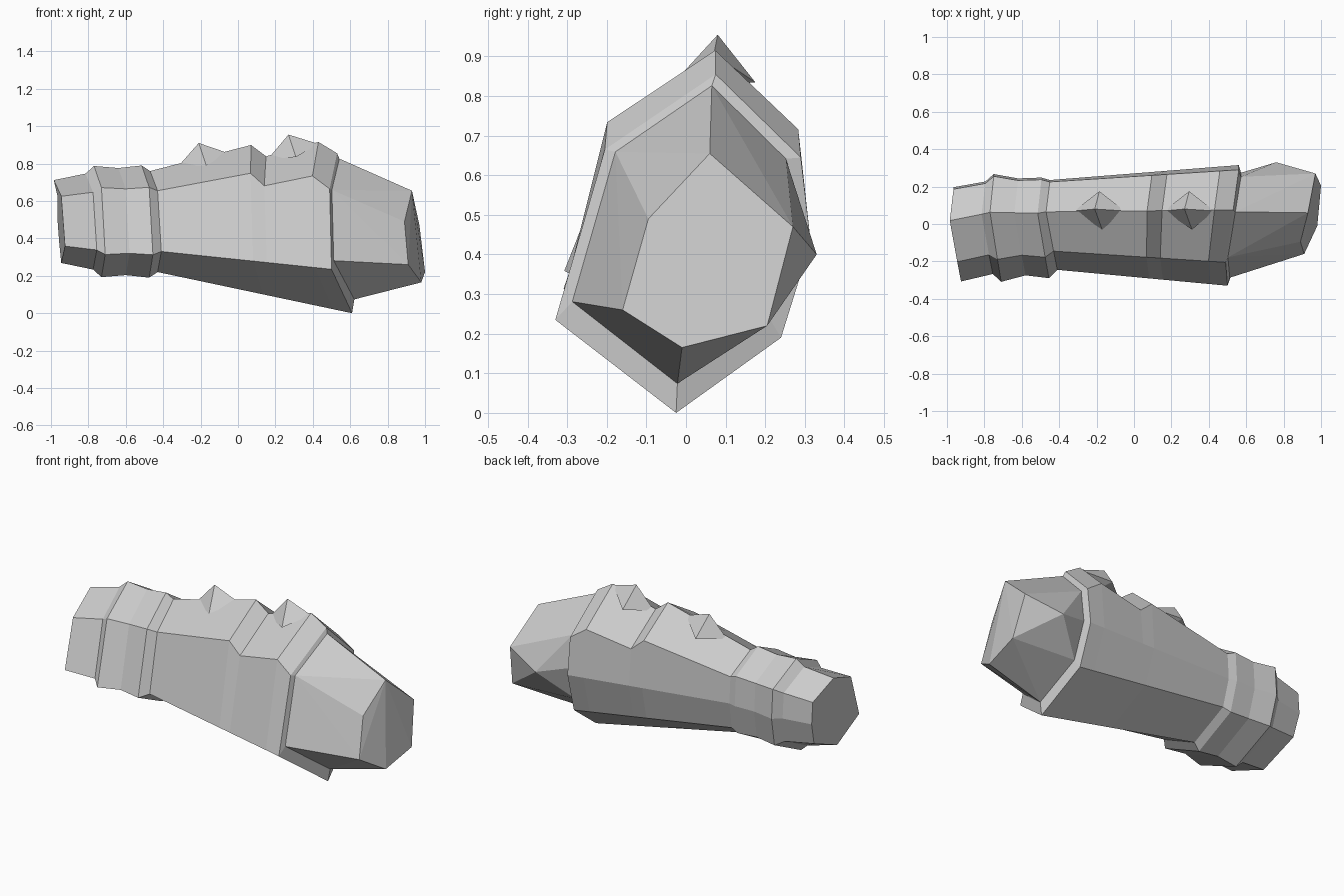
import bpy
import bmesh
from mathutils import Vector

old = bpy.data.objects.get("Cube")
if old:
    bpy.data.objects.remove(old, do_unlink=True)

stone = bpy.data.materials.new("stone grey")
stone.use_nodes = True
GREY = (0.6, 0.6, 0.6, 1)
stone.diffuse_color = GREY
stone.node_tree.nodes["Principled BSDF"].inputs["Base Color"].default_value = GREY

# Key sections: top, upper back, mid back, lower back, bottom, lower front, upper front
SMALL = [Vector(p) for p in ((-.47, .065, .76), (-.45, .225, .655), (-.45, .235, .5), (-.44, .2, .34),
                             (-.43, -.02, .22), (-.41, -.245, .33), (-.43, -.145, .655))]
BIG = [Vector(p) for p in ((.53, .075, .855), (.56, .29, .645), (.56, .315, .43), (.57, .24, .19),
                           (.61, -.025, 0), (.5, -.33, .235), (.49, -.205, .665))]
SHOULDERS = (0, 1, 6)


def resize(section, dx, dy, sy, sz, z_mid=.49, dz=0):
    """Copy a section, shifted along its length and scaled about its axis."""
    return [Vector((p.x + dx, p.y * sy + dy, (p.z - z_mid) * sz + z_mid + dz)) for p in section]


def between(t, lift):
    """Section between the key sections, with raised shoulders."""
    ring = [a.lerp(b, t) for a, b in zip(SMALL, BIG)]
    for i in SHOULDERS:
        ring[i].z += lift
    return ring


def finish(name, bm):
    bmesh.ops.recalc_face_normals(bm, faces=bm.faces)
    mesh = bpy.data.meshes.new(name)
    bm.to_mesh(mesh)
    bm.free()
    mesh.materials.append(stone)
    obj = bpy.data.objects.new(name, mesh)
    bpy.context.collection.objects.link(obj)
    return obj


def loft(name, rings):
    bm = bmesh.new()
    loops = [[bm.verts.new(p) for p in ring] for ring in rings]
    for a, b in zip(loops, loops[1:]):
        for i in range(len(a)):
            j = (i + 1) % len(a)
            bm.faces.new((a[i], a[j], b[j], b[i]))
    bm.faces.new(loops[0])
    bm.faces.new(loops[-1])
    return finish(name, bm)


def hull(name, points):
    bm = bmesh.new()
    for p in points:
        bm.verts.new(p)
    bmesh.ops.convex_hull(bm, input=bm.verts)
    return finish(name, bm)


# Narrow end: tapered tip and a flared collar
loft("narrow_collar", [resize(SMALL, *row) for row in (
    (-.515, -.05, 1.05, .82), (-.345, -.015, 1.03, .95), (-.3, -.015, 1.2, 1.1),
    (-.17, -.01, 1.08, 1.06), (-.045, -.015, 1.12, 1.11), (0, 0, 1, 1))])

# Main body with two raised steps and a rim stepping in at the wide end
wide_rim = resize(BIG, .012, 0, .87, .88, .45, .02)
steps = ((0, 0), (.54, .088), (.62, .02), (.9, .07), (1, 0))
loft("main_body", [between(t, lift) for t, lift in steps] + [wide_rim])

# Faceted cap closing the wide end
cap_end = [(.93, .06, .655), (.97, .27, .47), (1, .205, .22), (.98, -.01, .165),
           (.91, -.16, .26), (.89, -.095, .49)]
cap_bulge = (.76, .33, .4)
hull("wide_cap", wide_rim + [Vector(p) for p in cap_end] + [Vector(cap_bulge)])

# Pointed studs along the ridge
for name, x, z, slope in (("rear_stud", -.18, .91, .035), ("front_stud", .3, .955, .04)):
    foot = z - .09
    hull(name, [Vector(p) for p in (
        (x - .03, .08, z), (x - .14, .07, foot - slope), (x + .13, .07, foot + slope),
        (x + .01, -.03, foot - .03), (x - .005, .175, foot - .03))])
